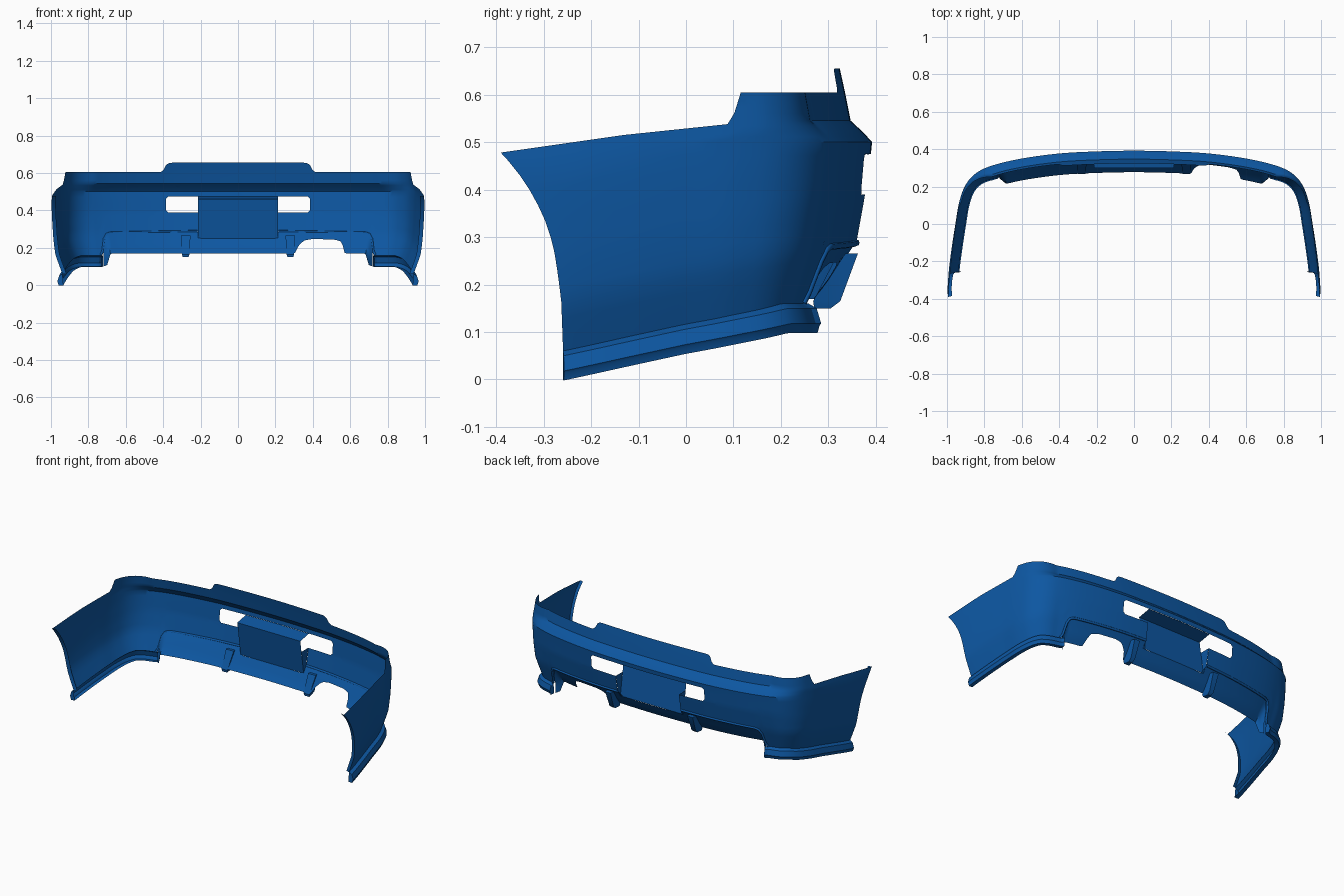
import bpy, bmesh, math
from mathutils import Vector

cube = bpy.data.objects.get("Cube")
if cube:
    bpy.data.objects.remove(cube)

paint = bpy.data.materials.new("blue_paint")
paint.use_nodes = True
BLUE = (0.004, 0.095, 0.36, 1)
paint.diffuse_color = BLUE
paint.node_tree.nodes["Principled BSDF"].inputs["Base Color"].default_value = BLUE


def ip(x, pts):
    """Piecewise linear lookup."""
    if x <= pts[0][0]:
        return pts[0][1]
    for (a, va), (b, vb) in zip(pts, pts[1:]):
        if x <= b:
            return va + (vb - va) * (x - a) / (b - a)
    return pts[-1][1]


def finish(name, bm, angle=35):
    bmesh.ops.remove_doubles(bm, verts=bm.verts, dist=0.0003)
    bmesh.ops.recalc_face_normals(bm, faces=bm.faces)
    mesh = bpy.data.meshes.new(name)
    bm.to_mesh(mesh)
    bm.free()
    mesh.materials.append(paint)
    obj = bpy.data.objects.new(name, mesh)
    bpy.context.collection.objects.link(obj)
    bpy.ops.object.select_all(action='DESELECT')
    obj.select_set(True)
    bpy.context.view_layer.objects.active = obj
    bpy.ops.object.shade_smooth_by_angle(angle=math.radians(angle))
    return obj


def grid(cols, caps=False):
    bm = bmesh.new()
    vs = [[bm.verts.new(p) for p in c] for c in cols]
    for a, b in zip(vs, vs[1:]):
        for k in range(len(a) - 1):
            bm.faces.new((a[k], b[k], b[k + 1], a[k + 1]))
    if caps:
        bm.faces.new(vs[0])
        bm.faces.new(vs[-1])
    return bm


def polys(name, faces):
    bm = bmesh.new()
    for f in faces:
        bm.faces.new([bm.verts.new(p) for p in f])
    return finish(name, bm)


# Half plan outline, smoothed and resampled evenly by length
PLAN = [(-.2, .388), (0, .392), (.2, .388), (.4, .377), (.6, .35), (.75, .315), (.84, .275),
        (.9, .21), (.935, .115), (.955, 0), (.975, -.13), (.99, -.25), (1, -.39), (1.01, -.5)]
P = [Vector(p) for p in PLAN]
dense = []
for a, b, c, d in zip(P, P[1:], P[2:], P[3:]):
    for k in range(20):
        t = k / 20
        dense.append(.5 * (2 * b + (c - a) * t + (2 * a - 5 * b + 4 * c - d) * t * t
                           + (3 * b - a - 3 * c + d) * t ** 3))
dense.append(P[-2])
dist = [0]
for a, b in zip(dense, dense[1:]):
    dist.append(dist[-1] + (b - a).length)
LX = [(s, p.x) for s, p in zip(dist, dense)]
LY = [(s, p.y) for s, p in zip(dist, dense)]
SIDE = [(p.y, p.x) for p in reversed(dense)]
N = 100


def station(i):
    """Plan point and inward normal of one half column."""
    s = dist[-1] * i / N
    p = Vector((ip(s, LX), ip(s, LY)))
    h = .012
    t = Vector((ip(s + h, LX) - ip(s - h, LX), ip(s + h, LY) - ip(s - h, LY))).normalized()
    return p, Vector((t.y, -t.x))


# Outline heights and section shapes
TOP_BACK = [(.37, .655), (.39, .645), (.4, .62), (.415, .605)]
TOP_SIDE = [(-.39, .478), (-.13, .515), (.09, .538), (.1, .55), (.117, .605)]
ARCH = [(.06, -.255), (.17, -.262), (.26, -.275), (.32, -.29), (.385, -.32), (.445, -.36), (.478, -.39)]
BOT_BACK = [(.215, .288), (.69, .28), (.715, .27), (.73, .24), (.745, .16)]
BOT_SIDE = [(-.255, .06), (.0, .115), (.24, .16)]
IN_BACK = [(.16, .07), (.28, .03), (.39, .01), (.47, .003), (.5, 0), (.52, .018), (.545, .045),
           (.61, .058), (.655, .068)]
IN_SIDE = [(0, .052), (.06, .03), (.11, .013), (.2, .004), (.3, 0), (.38, 0), (.46, .012)]


def body_point(p, n, v):
    """v runs bottom 0, ridge 1, shoulder 2, top 3."""
    x, y, z = p.x, p.y, .3
    for _ in range(10):
        if p.y < .1:
            y = .1 + (p.y - .1) * (.1 - ip(z, ARCH)) / .49
            x = ip(y, SIDE)
        top = ip(x, TOP_BACK) if y > .12 else ip(y, TOP_SIDE)
        bot = ip(x, BOT_BACK) if y > .24 else ip(y, BOT_SIDE)
        ridge = min(.5, top - .02)
        mid = min(.545, ridge + .6 * (top - ridge))
        z = ip(v, [(0, bot), (1, ridge), (2, mid), (3, top)])
    w = ip(p.x, [(.78, 0), (.92, 1)])
    inset = ip(z, IN_BACK) * (1 - w) + ip(z - bot, IN_SIDE) * w
    return Vector((x + n.x * inset, y + n.y * inset, z))


def flip(p):
    return Vector((-p[0], p[1], p[2]))


# Main bumper skin with a return lip at each wheel arch
ROWS = [k / 12 for k in range(12)] + [1 + k / 4 for k in range(9)]
half = []
for i in range(N + 1):
    p, n = station(i)
    half.append([body_point(p, n, v) for v in ROWS])
lip = [q + Vector((-.022, .006, 0)) for q in half[-1]]
full = half + [lip]
bm = grid([[flip(q) for q in c] for c in reversed(full[1:])] + full)

# Lamp openings and number plate opening
ZL, ZH, XI, XO = .39, .475, .215, .385
zc, hz = (ZL + ZH) / 2, (ZH - ZL) / 2
planes = [((0, 0, z), (0, 0, 1)) for z in (ZL, ZH)]
for s in (-1, 1):
    planes += [((s * x, 0, 0), (1, 0, 0)) for x in (XI, XO)]
    planes += [((s * (XO - .012), 0, zc + t * hz), (s, 0, t)) for t in (-1, 1)]
for co, no in planes:
    fs = [f for f in bm.faces if abs(f.calc_center_median().x) < .45 and f.calc_center_median().z < .53]
    es = {e for f in fs for e in f.edges}
    vs = {v for f in fs for v in f.verts}
    bmesh.ops.bisect_plane(bm, geom=fs + list(es) + list(vs), plane_co=co, plane_no=no, dist=1e-5)
gone = []
for f in bm.faces:
    c = f.calc_center_median()
    ax = abs(c.x)
    lamp = ax < XO and ZL < c.z < ZH and ax + abs(c.z - zc) < XO + hz - .012
    if lamp or (ax < XI and c.z < ZH):
        gone.append(f)
bmesh.ops.delete(bm, geom=gone, context='FACES')
finish("bumper_skin", bm)

# Side skirts wrapping round the corners
SKIRT = [(0, 0), (.018, -.01), (.028, -.042), (.024, -.047), (.02, -.062), (-.005, -.06)]
for side in (1, -1):
    cols = []
    for i in range(N + 1):
        p, n = station(i)
        if p.x >= .735:
            b = half[i][0].copy()
            b.z = min(b.z, .16)
            cols.append([Vector((side * (b.x - n.x * o), b.y - n.y * o, b.z + dz)) for o, dz in SKIRT])
    finish("left_skirt" if side > 0 else "right_skirt", grid(cols, True), 25)

# Raised trim along the lower arch
for side in (1, -1):
    pts = [c[0] for c in half if .215 < c[0].x < .742]
    curve = bpy.data.curves.new("arch_trim", 'CURVE')
    curve.dimensions = '3D'
    curve.bevel_depth = .007
    curve.bevel_resolution = 2
    sp = curve.splines.new('POLY')
    sp.points.add(len(pts) - 1)
    for q, v in zip(sp.points, pts):
        q.co = (side * v.x, v.y, v.z, 1)
    curve.materials.append(paint)
    obj = bpy.data.objects.new("left_arch_trim" if side > 0 else "right_arch_trim", curve)
    bpy.context.collection.objects.link(obj)

# Recessed lower valance with an exhaust cutout on the left
EXHAUST = [(.31, .17), (.33, .215), (.36, .24), (.4, .247), (.52, .245), (.56, .235), (.58, .2), (.59, .17)]
IN_LOW = [(.1, .115), (.17, .115), (.2, .09), (.25, .058), (.288, .032)]
cols = []
for i in range(-N, N + 1):
    p, n = station(abs(i))
    if p.x > .75:
        continue
    side = 1 if i >= 0 else -1
    top = .25 if p.x < XI else ip(p.x, BOT_BACK)
    low = ip(p.x, [(.71, .17), (.728, .1)])
    if side > 0 and .31 < p.x < .59:
        low = ip(p.x, EXHAUST)
    col = []
    for k in range(7):
        z = low + (top - low) * k / 6
        w = ip(p.x, [(.715, 0), (.745, 1)])
        inset = ip(z, IN_LOW) * (1 - w) + ip(z, IN_BACK) * w
        col.append(Vector((side * (p.x + n.x * inset), p.y + n.y * inset, z)))
    cols.append(col)
finish("lower_valance", grid(cols))

# Number plate recess: back panel, ceiling and side walls
yt, yb, zt, zb = .3, .332, .46, .25
faces = [[(-XI, yt, zt), (XI, yt, zt), (XI, yb, zb), (-XI, yb, zb)],
         [(-XI, yt, zt), (XI, yt, zt), (XI, .384, ZH), (0, .389, ZH), (-XI, .384, ZH)]]
for s in (-1, 1):
    faces.append([(s * XI, .311, ZL), (s * XI, yb, zb), (s * XI, .357, .288), (s * XI, .377, ZL)])
polys("plate_recess", faces)

# Valance fins: tapered wedges
for side in (1, -1):
    rings = []
    for z, y0, y1, w in ((.15, .27, .305, .016), (.165, .268, .325, .02), (.265, .32, .362, .026)):
        x = side * .28
        rings.append([(x - w, y0, z), (x + w, y0, z), (x + w * .7, y1, z), (x - w * .7, y1, z), (x - w, y0, z)])
    bm = grid(rings)
    bmesh.ops.remove_doubles(bm, verts=bm.verts, dist=.0003)
    bmesh.ops.holes_fill(bm, edges=bm.edges, sides=4)
    finish("left_fin" if side > 0 else "right_fin", bm)
